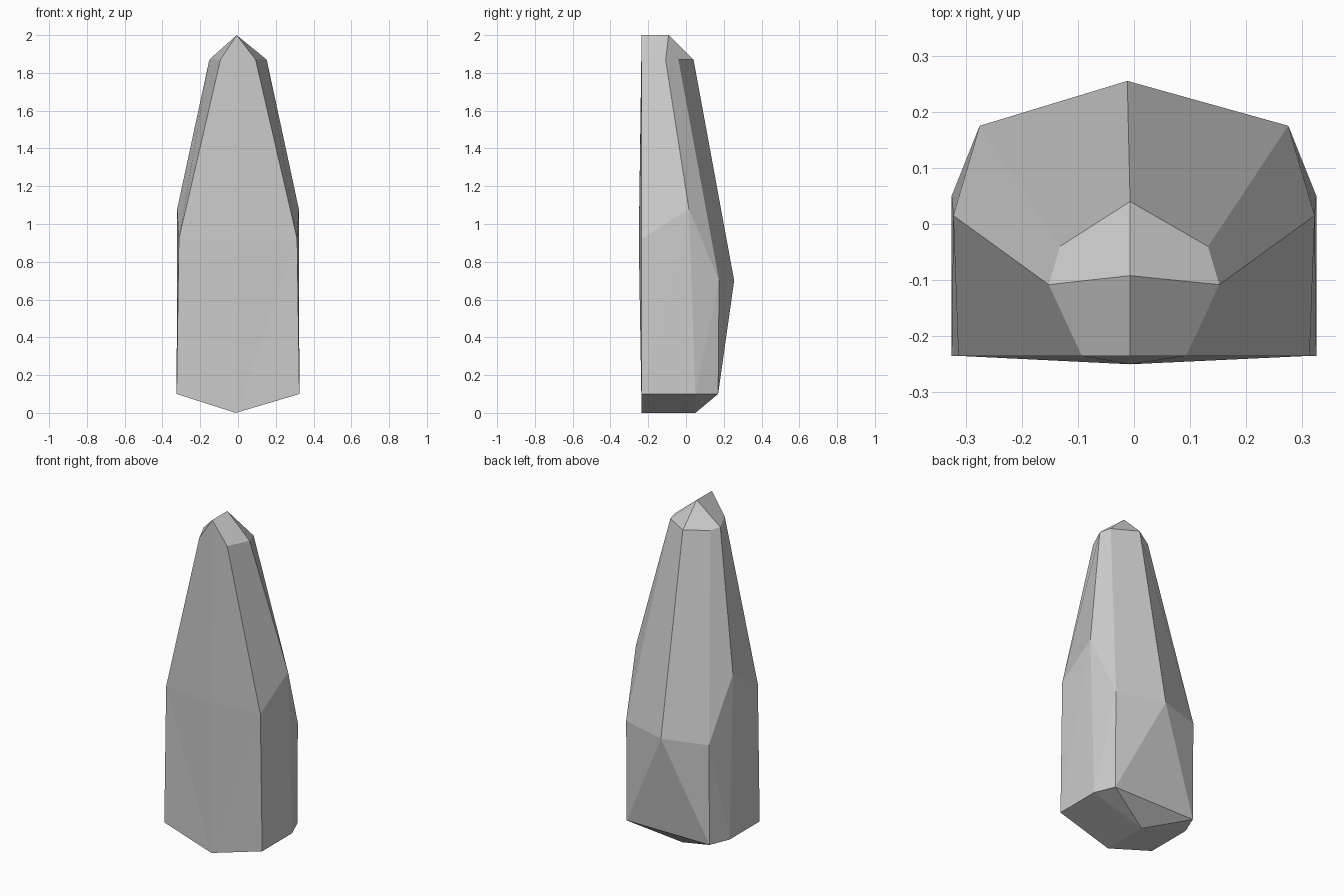
import bpy, bmesh

if "Cube" in bpy.data.objects:
    bpy.data.objects.remove(bpy.data.objects["Cube"])

# Half outlines, front centre -> right side -> back centre
BASE = [(-.012, -.235, 0), (.325, -.235, .1), (.325, .05, .1), (.275, .17, .1), (0, .17, .1)]
WAIST = [(-.007, -.25, .91), (.313, -.235, .92), (.322, .015, 1.08), (.275, .175, .7), (-.012, .255, .7)]
CROWN = [(-.007, -.235, 2), (.093, -.235, 1.87), (.152, -.108, 1.87), (.132, -.04, 1.87), (-.007, .04, 1.87)]

bm = bmesh.new()


def halves(points):
    """Right and left vertex rows sharing their centre vertices."""
    right = [bm.verts.new(p) for p in points]
    left = [right[0]] + [bm.verts.new((-x, y, z)) for x, y, z in points[1:4]] + [right[4]]
    return right, left


base, waist, crown = halves(BASE), halves(WAIST), halves(CROWN)
sole = bm.verts.new((-.012, .05, 0))
ridge = bm.verts.new((-.007, -.092, 2))

for b, w, c in zip(base, waist, crown):
    for i in range(4):
        # lower facets, split where the stone bends
        bm.faces.new((b[i], b[i + 1], w[i + 1]))
        bm.faces.new((b[i], w[i + 1], w[i]))
        # tapering upper facets
        bm.faces.new((w[i], w[i + 1], c[i + 1], c[i]))
    # bevelled underside
    bm.faces.new((b[0], b[1], b[2], sole))
    bm.faces.new((sole, b[2], b[3]))
    bm.faces.new((sole, b[3], b[4]))
    # pointed cap
    bm.faces.new((c[0], c[1], c[2], ridge))
    bm.faces.new((ridge, c[2], c[3], c[4]))

bmesh.ops.recalc_face_normals(bm, faces=bm.faces)
mesh = bpy.data.meshes.new("standing_stone")
bm.to_mesh(mesh)
bm.free()
stone = bpy.data.objects.new("standing_stone", mesh)
bpy.context.collection.objects.link(stone)
